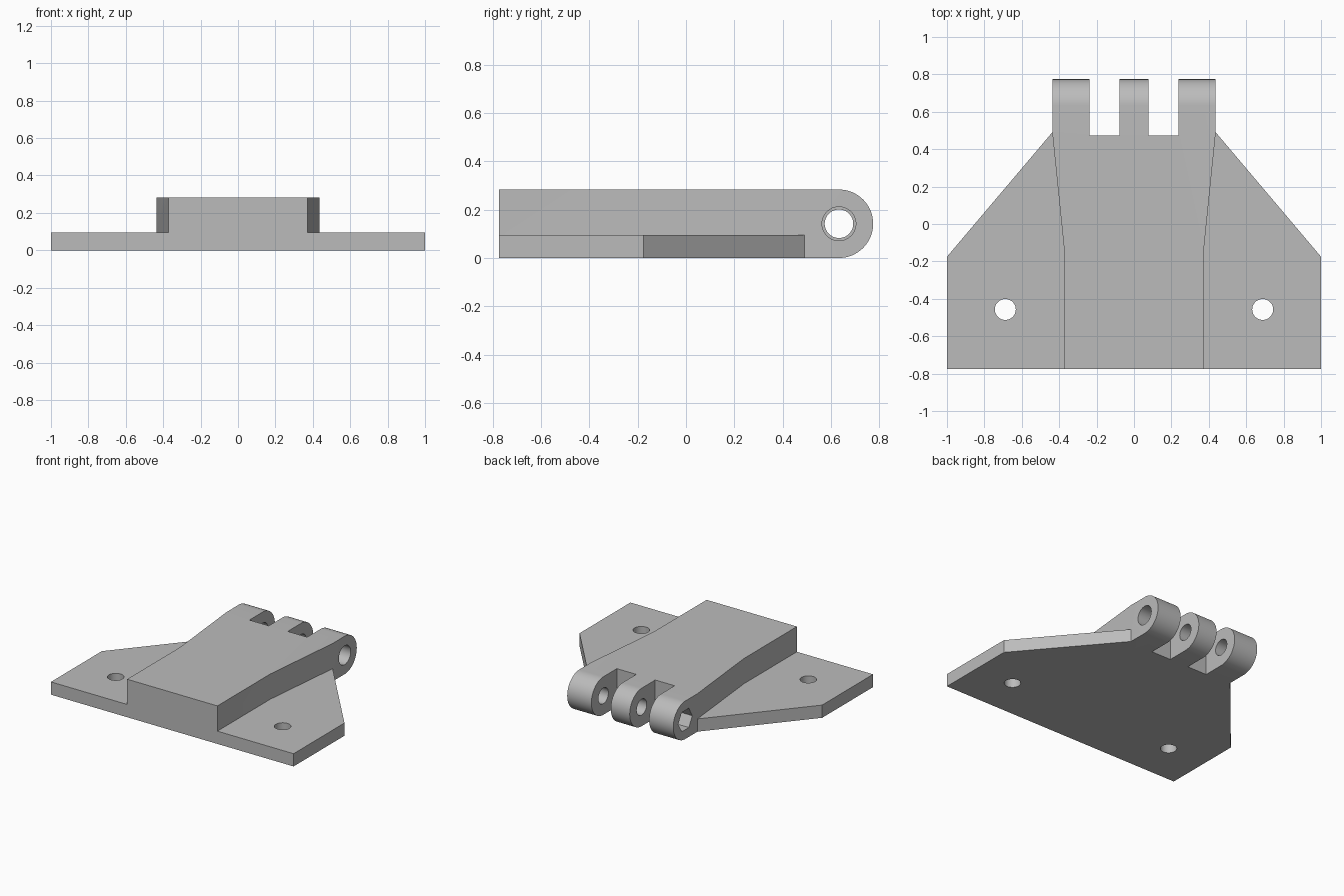
import bpy, bmesh, math
from mathutils import Vector

cube = bpy.data.objects.get("Cube")
if cube:
    bpy.data.objects.remove(cube, do_unlink=True)

grey = bpy.data.materials.new("plain grey")
grey.use_nodes = True
colour = (0.5, 0.5, 0.5, 1)
grey.diffuse_color = colour
grey.node_tree.nodes["Principled BSDF"].inputs["Base Color"].default_value = colour

HEIGHT, PLATE, FRONT = 0.283, 0.095, -0.774
RADIUS = HEIGHT / 2
PIN_Y = 0.774 - RADIUS


def prism(name, outline, start, end, axis="Z"):
    """Extrude a flat outline along Z (points are x, y) or X (points are y, z)."""
    place = (lambda a, b, t: (a, b, t)) if axis == "Z" else (lambda a, b, t: (t, a, b))
    bm = bmesh.new()
    face = bm.faces.new([bm.verts.new(place(a, b, start)) for a, b in outline])
    grown = bmesh.ops.extrude_face_region(bm, geom=[face])["geom"]
    shift = Vector(place(0, 0, end - start))
    bmesh.ops.translate(bm, vec=shift, verts=[v for v in grown if isinstance(v, bmesh.types.BMVert)])
    bmesh.ops.recalc_face_normals(bm, faces=bm.faces)
    mesh = bpy.data.meshes.new(name)
    bm.to_mesh(mesh)
    bm.free()
    mesh.materials.append(grey)
    obj = bpy.data.objects.new(name, mesh)
    bpy.context.collection.objects.link(obj)
    return obj


def ring(centre, radius, sides=48):
    return [(centre[0] + radius * math.cos(math.tau * i / sides),
             centre[1] + radius * math.sin(math.tau * i / sides)) for i in range(sides)]


def combine(target, tool, operation):
    tool.hide_render = True
    mod = target.modifiers.new(operation.lower(), "BOOLEAN")
    mod.operation, mod.solver, mod.object = operation, "EXACT", tool
    bpy.context.view_layer.objects.active = target
    bpy.ops.object.modifier_apply(modifier=mod.name)
    bpy.data.objects.remove(tool, do_unlink=True)


# Raised body: plan outline with three knuckles, rounded by a side profile
half = [(0.372, FRONT), (0.372, -0.15), (0.437, 0.49), (0.437, 0.9),
        (0.238, 0.9), (0.238, 0.474), (0.078, 0.474), (0.078, 0.9)]
plan = half + [(-x, y) for x, y in reversed(half)]
bracket = prism("hinge_bracket", plan, 0, HEIGHT)

steps = 32
arc = [(PIN_Y + RADIUS * math.sin(math.pi * i / steps),
        RADIUS - RADIUS * math.cos(math.pi * i / steps)) for i in range(steps + 1)]
side = [(-1, 0)] + arc + [(-1, HEIGHT)]
combine(bracket, prism("side_profile", side, -1, 1, "X"), "INTERSECT")

# Low mounting wings with a screw hole each
for s in (1, -1):
    wing = [(s * x, y) for x, y in
            [(0.3, FRONT), (1, FRONT), (1, -0.175), (0.437, 0.49), (0.3, 0.3)]]
    combine(bracket, prism("wing", wing, 0, PLATE), "UNION")
    hole = ring((s * 0.688, -0.457), 0.056)
    combine(bracket, prism("screw_hole", hole, -0.1, 0.2), "DIFFERENCE")

# Pin bore, bolt head recess on one end, six-sided nut recess on the other
pin = (PIN_Y, RADIUS)
combine(bracket, prism("pin_bore", ring(pin, 0.059), -1, 1, "X"), "DIFFERENCE")
combine(bracket, prism("head_recess", ring(pin, 0.07), 0.335, 1, "X"), "DIFFERENCE")
combine(bracket, prism("nut_recess", ring(pin, 0.083, 6), -1, -0.335, "X"), "DIFFERENCE")

# Smooth the curved faces and keep the corners sharp
bpy.ops.object.select_all(action="DESELECT")
bracket.select_set(True)
bpy.context.view_layer.objects.active = bracket
bpy.ops.object.shade_smooth_by_angle(angle=math.radians(25))
